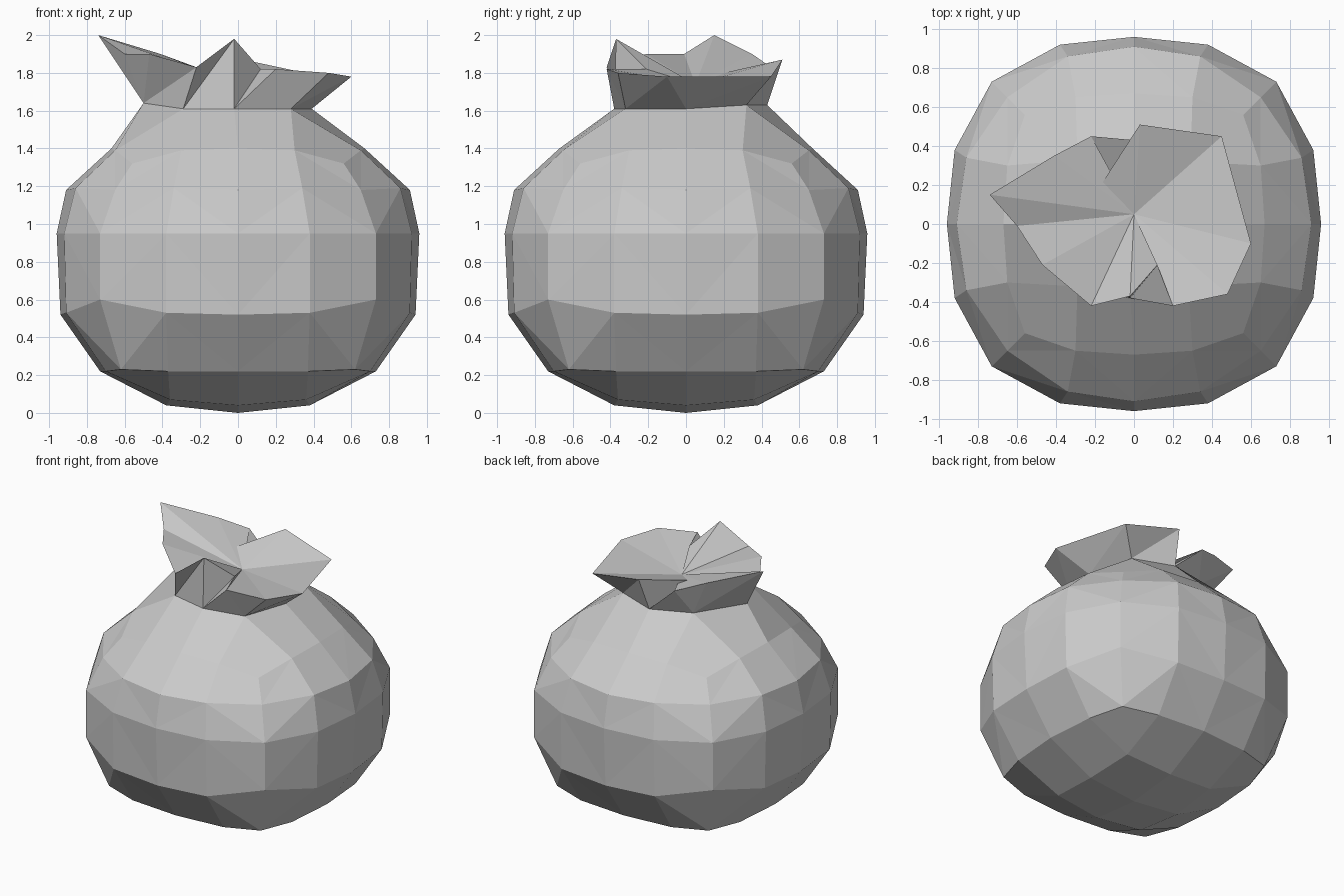
import bpy

if "Cube" in bpy.data.objects:
    bpy.data.objects.remove(bpy.data.objects["Cube"])


def make_object(name, verts, faces):
    mesh = bpy.data.meshes.new(name)
    mesh.from_pydata(verts, [], faces)
    mesh.update()
    bpy.context.collection.objects.link(bpy.data.objects.new(name, mesh))


def four_turns(points):
    """Repeat one quadrant of points around z."""
    out = []
    for c, s in ((1, 0), (0, 1), (-1, 0), (0, -1)):
        out += [(x * c - y * s, x * s + y * c, z) for x, y, z in points]
    return out


def ring16(mid, edge, corner):
    x, y, z = edge
    d, dz = corner
    return four_turns([(mid[0], 0, mid[1]), edge, (d, d, dz), (y, x, z)])


# rounded-square rings of the sack, bottom to top
rings = [
    ring16((.73, .22), (.70, .37, .22), (.62, .23)),
    ring16((.94, .52), (.91, .38, .53), (.73, .60)),
    ring16((.96, .95), (.92, .38, .95), (.73, .95)),
    ring16((.91, 1.18), (.86, .34, 1.19), (.65, 1.18)),
    ring16((.67, 1.40), (.65, .30, 1.39), (.56, 1.32)),
]
base = four_turns([(.38, 0, .04), (.36, .36, .07)])
neck = [(.39, 0, 1.61), (.29, .32, 1.63), (0, .43, 1.63), (-.29, .33, 1.64),
        (-.50, 0, 1.64), (-.29, -.32, 1.61), (-.02, -.38, 1.61), (.28, -.32, 1.61)]

# sack body
verts = [v for r in rings for v in r] + base + neck + [(0, 0, 0)]
B, N, C = 80, 88, 96
faces = []
for r in range(4):
    for i in range(16):
        j = (i + 1) % 16
        a, b, c, d = r * 16 + i, r * 16 + j, r * 16 + 16 + j, r * 16 + 16 + i
        # diagonals alternate so the panels form diamonds
        if i % 2 == 0:
            faces += [(a, b, c), (a, c, d)] if r > 1 else [(a, c, d), (a, b, c)]
        else:
            faces += [(a, b, d), (b, c, d)]


def cap(inner, outer, flip):
    """Join an 8-point ring to a 16-point ring, square-grid style."""
    for q in range(4):
        i0, i1, i2 = inner + 2 * q, inner + 2 * q + 1, inner + (2 * q + 2) % 8
        o = [outer + (4 * q + k) % 16 for k in range(5)]
        for f in ((i0, o[0], o[1], i1), (i1, o[1], o[2], o[3]), (i1, o[3], o[4], i2)):
            faces.append(f[::-1] if flip else f)


cap(B, 0, True)
cap(N, 64, False)
for q in range(4):
    faces.append((C, B + (2 * q + 2) % 8, B + 2 * q + 1, B + 2 * q))
make_object("sack_body", verts, faces)

# crumpled frill above the tie: outer wall from neck to rim, then a dished inside
rim = [(.60, -.10, 1.78), (.45, .45, 1.78), (.03, .51, 1.87), (-.17, .20, 1.80),
       (-.22, .45, 1.83), (-.41, .35, 1.90), (-.74, .15, 2.0), (-.60, -.01, 1.90),
       (-.47, -.21, 1.90), (-.22, -.42, 1.83), (-.02, -.37, 1.98), (.12, -.21, 1.82),
       (.20, -.42, 1.82), (.48, -.36, 1.80)]
foot = [0, 1, 2, 2, 3, 3, 4, 4, 4, 5, 6, 6, 7, 7]
n = len(rim)
verts = neck + rim + [(0, .05, 1.74)]
faces = []
for i in range(n):
    j = (i + 1) % n
    a, b = 8 + i, 8 + j
    faces.append((foot[i], b, a))
    if foot[i] != foot[j]:
        faces.append((foot[i], foot[j], b))
    faces.append((a, b, 8 + n))
make_object("sack_frill", verts, faces)
